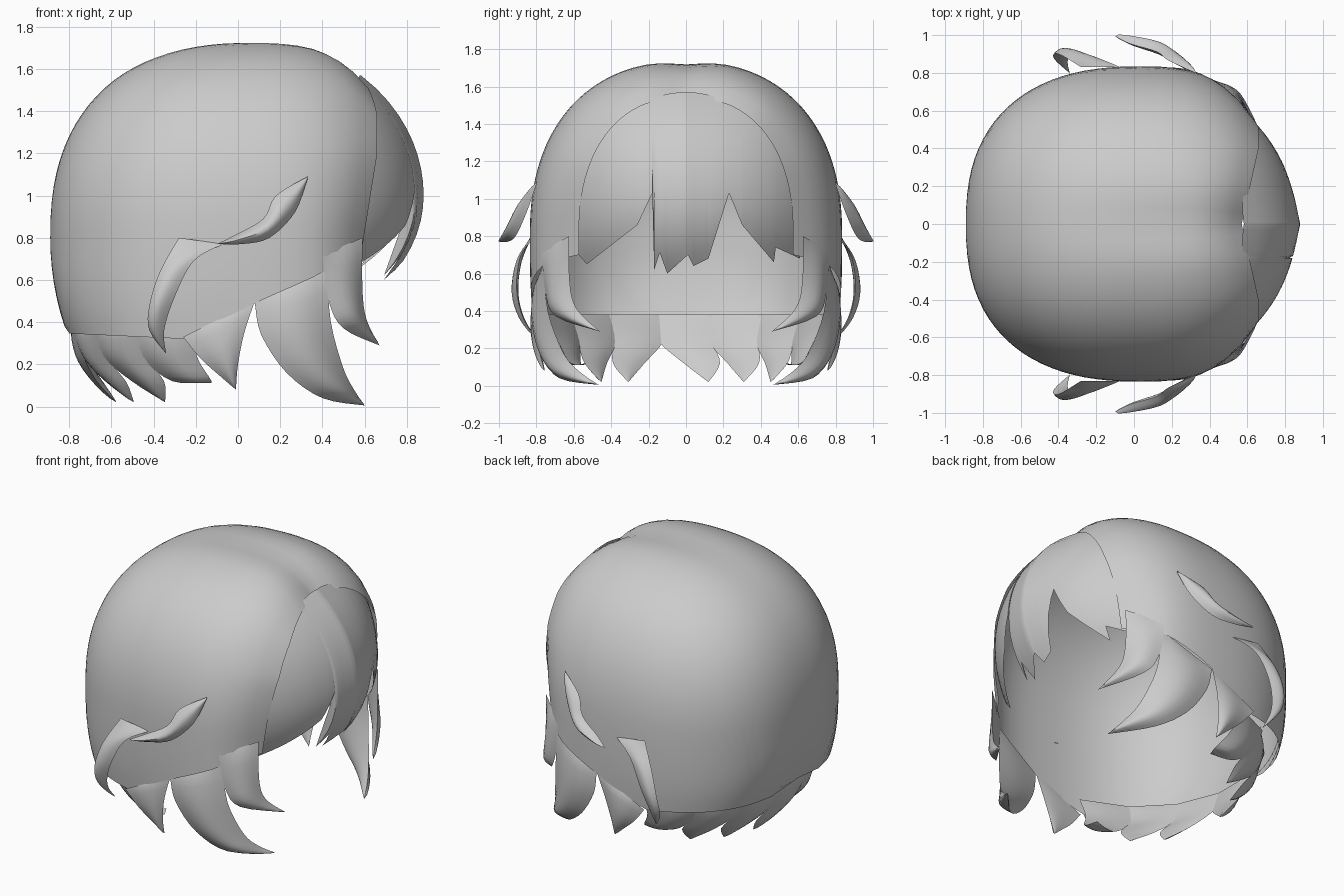
import bpy, bmesh, math
from mathutils import Vector

if "Cube" in bpy.data.objects:
    bpy.data.objects.remove(bpy.data.objects["Cube"])

GREY = (0.6, 0.6, 0.6, 1)
hair = bpy.data.materials.new("hair_grey")
hair.use_nodes = True
hair.diffuse_color = GREY
hair.node_tree.nodes["Principled BSDF"].inputs["Base Color"].default_value = GREY


def spline(points, steps=4):
    """Smooth curve through the given points."""
    pts = [Vector(p) for p in points]
    pts = [pts[0]] + pts + [pts[-1]]
    out = []
    for before, start, end, after in zip(pts, pts[1:], pts[2:], pts[3:]):
        for i in range(steps):
            t = i / steps
            tangent_in = (end - before) / 2
            tangent_out = (after - start) / 2
            ease = t * t * (3 - 2 * t)
            out.append(start.lerp(end, ease) + tangent_in * (t * (1 - t) ** 2)
                       - tangent_out * (t * t * (1 - t)))
    return out + [pts[-1]]


def clamp(value):
    return min(1, max(0, value))


def oval(value, centre, below, above, power):
    """Height of a rounded hump with different reach on each side."""
    reach = above if value > centre else below
    ratio = clamp(abs(value - centre) / reach)
    return (1 - ratio ** power) ** (1 / power)


def lookup(table, key):
    """Straight-line lookup in a list of (key, value)."""
    for (a, low), (b, high) in zip(table, table[1:]):
        if key <= b:
            return low + (high - low) * clamp((key - a) / (b - a))
    return table[-1][1]


def sheet(name, *grids, mirrored=False):
    """Smooth object from one or more grids of points."""
    bm = bmesh.new()
    for rows in grids:
        verts = [[bm.verts.new(p) for p in row] for row in rows]
        for upper, lower in zip(verts, verts[1:]):
            for i in range(len(upper) - 1):
                bm.faces.new((upper[i], upper[i + 1], lower[i + 1], lower[i]))
    bmesh.ops.remove_doubles(bm, verts=bm.verts, dist=0.0005)
    bmesh.ops.recalc_face_normals(bm, faces=bm.faces)
    mesh = bpy.data.meshes.new(name)
    bm.to_mesh(mesh)
    bm.free()
    mesh.materials.append(hair)
    obj = bpy.data.objects.new(name, mesh)
    bpy.context.collection.objects.link(obj)
    bpy.ops.object.select_all(action='DESELECT')
    obj.select_set(True)
    bpy.context.view_layer.objects.active = obj
    bpy.ops.object.shade_smooth_by_angle(angle=math.radians(50))
    if mirrored:
        mirror = obj.modifiers.new("other_side", 'MIRROR')
        mirror.use_axis = (False, True, False)


def lock(name, left, right, bulge, mirrored=False):
    """Padded strand between two edge curves that meet in a point."""
    left, right = spline(left), spline(right)
    outer, inner = [], []
    for i, (a, b) in enumerate(zip(left, right)):
        outward = Vector((a.x, a.y, 0)).normalized()
        swell = bulge * math.sin(math.pi * i / (len(left) - 1)) ** 0.7
        for rows, share in ((outer, 1), (inner, -0.3)):
            rows.append([a.lerp(b, j / 6) + outward * swell * share * math.sin(math.pi * j / 6)
                         for j in range(7)])
    sheet(name, outer, inner, mirrored=mirrored)


def drape(points, flare, turn):
    """Lay (x, z) points on the side of the head, lifted off by flare."""
    out = []
    for i, (x, z) in enumerate(points):
        fall = (max(0, x) / 0.78) ** 3 + (max(0, 0.8 - z) / 1.3) ** 3
        lift = flare * math.sin(turn * i / (len(points) - 1))
        out.append((x, 0.83 * math.sqrt(1 - fall) + lift, z))
    return out


def side_lock(name, left, right, tip, bulge, flare=0, turn=math.pi):
    lock(name, drape(left + [tip], flare, turn), drape(right + [tip], flare, turn), bulge, True)


# Dome: arched cross-sections from the back pole to the front rim
MID, BACK, RIM = 0.8, -0.89, 0.66
hem = [(BACK, 0.35), (-0.25, 0.32), (0.08, 0.49), (0.42, 0.64), (RIM, 0.7)]
dome = []
for n in range(33):
    x = BACK + (RIM - BACK) * (1 - math.cos(math.pi / 2 * n / 32))
    width = 0.835 * oval(x, 0.05, 0.94, 0.75, 2.45)
    rise = 0.935 * oval(x, 0.1, 0.99, 0.8, 2.4)
    drop = 1.1 * oval(x, 0, 0.89, 9, 2)
    reach = math.asin(clamp((MID - lookup(hem, x)) / max(drop, 0.001)) ** 1.5)
    rim_pull = max(0, (x - 0.35) / (RIM - 0.35))
    row = []
    for i in range(49):
        angle = -reach + (math.pi + 2 * reach) * i / 48
        across, up = math.cos(angle), math.sin(angle)
        power, height = (0.87, rise) if up > 0 else (0.667, drop)
        y = math.copysign(abs(across) ** power, across) * width
        z = MID + math.copysign(abs(up) ** power, up) * height
        pull = 0.08 * clamp((1.2 - z) * 2)
        if up > 0:
            z -= 0.025 * clamp(1 - abs(y) / 0.2) * clamp(x + 0.6)
            pull += 0.09 * clamp(1 - abs(y) / 0.4)
        row.append((x - rim_pull * pull, y, z))
    dome.append(row)
sheet("hair_dome", dome)

# Fringe: curved sheet with a jagged lower edge, tucked under the rim
jag = [(-0.61, 0.74), (-0.53, 0.65), (-0.26, 0.86), (-0.18, 1.03), (-0.17, 0.62), (-0.14, 0.71),
       (-0.1, 0.6), (0.01, 0.7), (0.04, 0.64), (0.12, 0.68), (0.23, 1.03), (0.3, 0.86),
       (0.47, 0.66), (0.48, 0.74), (0.61, 0.68)]
fringe = []
for y in sorted({y for y, z in jag} | {i / 33 for i in range(-20, 21)}):
    top, bottom = 1.57 - 1.05 * y * y, lookup(jag, y)
    row = []
    for i in range(15):
        z = top + (bottom - top) * i / 14
        x = 0.88 * oval(z, 1, 0.68, 0.76, 2) - 0.2 * abs(y) - 0.85 * abs(y) ** 3
        row.append((x, y, z))
    fringe.append(row)
sheet("fringe", fringe)

# Side locks sweeping forward, and flicks standing off the head
side_lock("cheek_locks", [(0.08, 0.49), (0.11, 0.34), (0.23, 0.16), (0.4, 0.04)],
          [(0.42, 0.66), (0.44, 0.4), (0.5, 0.18), (0.55, 0.08)], (0.6, 0.005), 0.06)
side_lock("temple_locks", [(0.4, 0.72), (0.43, 0.5), (0.5, 0.37)],
          [(0.59, 0.8), (0.59, 0.55), (0.61, 0.41)], (0.67, 0.29), 0.04)
side_lock("ear_locks", [(-0.26, 0.33), (-0.18, 0.23), (-0.08, 0.14)],
          [(0.08, 0.5), (0.03, 0.35), (0, 0.2)], (-0.01, 0.08), 0.03)
side_lock("upper_flicks", [(0.33, 1.09), (0.18, 1), (0.12, 0.89), (-0.02, 0.81)],
          [(0.33, 1.08), (0.27, 0.92), (0.15, 0.8), (0.02, 0.77)], (-0.1, 0.77),
          0.05, 0.34, 0.5)
side_lock("lower_flicks", [(-0.28, 0.8), (-0.37, 0.64), (-0.42, 0.48), (-0.42, 0.36)],
          [(-0.07, 0.77), (-0.21, 0.69), (-0.3, 0.52), (-0.35, 0.36)], (-0.34, 0.25), 0.03, 0.08)


# Nape locks hanging from the back hem and curling inward
def nape(degrees, radius, z):
    angle = math.radians(degrees)
    return (-0.05 - radius * math.cos(angle), radius * math.sin(angle), z)


for n, angle in enumerate(range(-66, 67, 22)):
    lean = math.copysign(8, angle)
    end = 0.12 if abs(angle) > 60 else 0.02
    tip = nape(angle + lean * 1.6, 0.54, end)
    edges = [[nape(angle + side * 13, 0.755, 0.38), nape(angle + side * 12, 0.7, 0.24),
              nape(angle + side * 9 + lean, 0.62, 0.12), tip] for side in (-1, 1)]
    lock(f"nape_lock_{n + 1}", *edges, 0.04)
